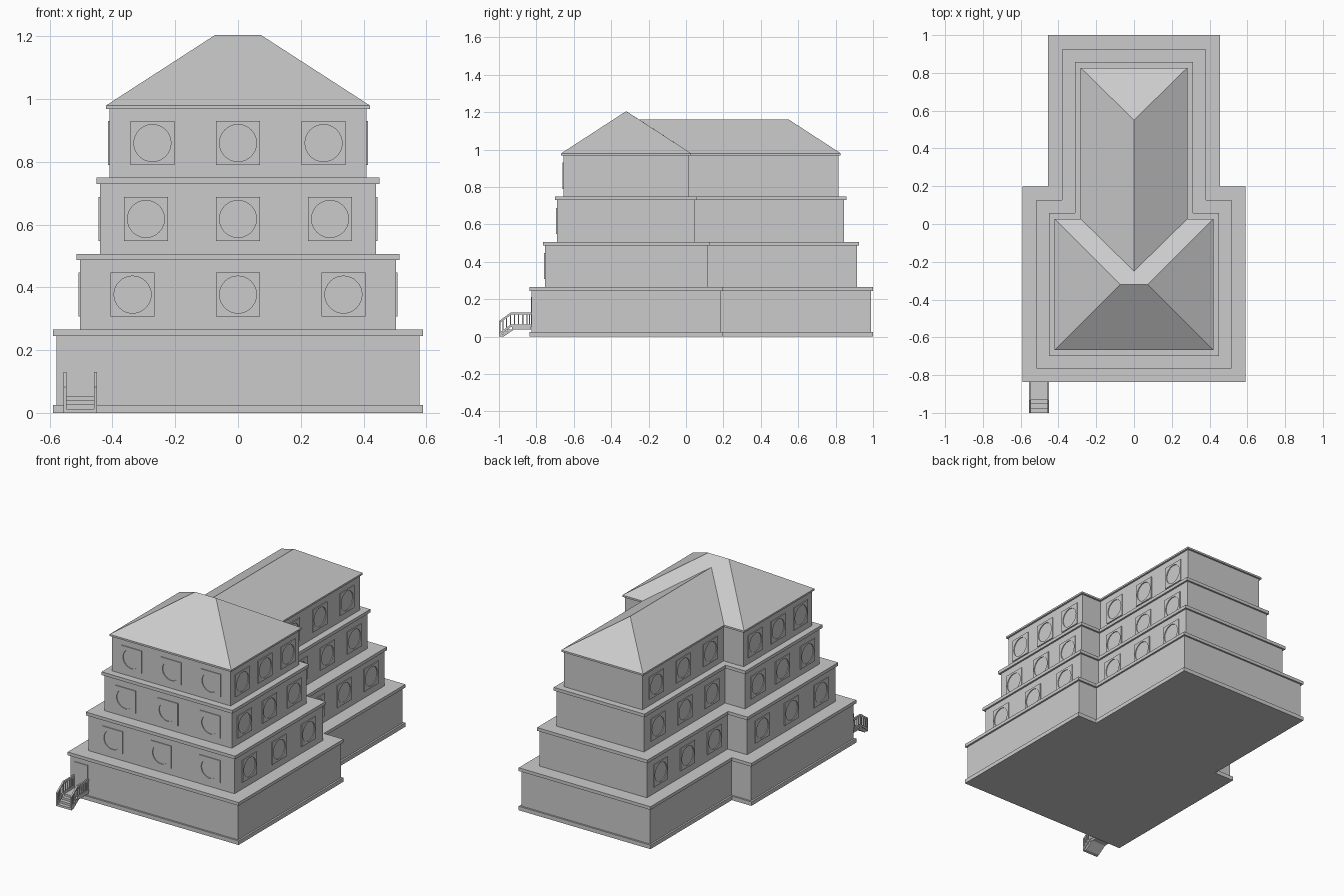
import bpy, bmesh
from math import cos, sin, pi

if "Cube" in bpy.data.objects:
    bpy.data.objects.remove(bpy.data.objects["Cube"])


def make(name, verts, faces):
    me = bpy.data.meshes.new(name)
    me.from_pydata(verts, [], faces)
    bm = bmesh.new()
    bm.from_mesh(me)
    bmesh.ops.recalc_face_normals(bm, faces=bm.faces)
    bm.to_mesh(me)
    bm.free()
    ob = bpy.data.objects.new(name, me)
    bpy.context.collection.objects.link(ob)
    return ob


def prism(name, lower, upper):
    n = len(lower)
    sides = [(i, (i + 1) % n, n + (i + 1) % n, n + i) for i in range(n)]
    return make(name, lower + upper, sides + [tuple(range(n)), tuple(range(n, 2 * n))])


def box(name, x0, x1, y0, y1, z0, z1):
    p = [(x0, y0), (x1, y0), (x1, y1), (x0, y1)]
    return prism(name, [(x, y, z0) for x, y in p], [(x, y, z1) for x, y in p])


def outline(xf, yf, ys, xr, yr, inset=0):
    # stepped plan: wide front block, narrower rear wing
    xf, yf, ys, xr, yr = xf - inset, yf + inset, ys - inset, xr - inset, yr - inset
    right = [(xf, yf), (xf, ys), (xr, ys), (xr, yr)]
    return right + [(-x, y) for x, y in reversed(right)]


def storey(name, plan, z0, z1, inset=0):
    p = outline(*plan, inset)
    return prism(name, [(x, y, z0) for x, y in p], [(x, y, z1) for x, y in p])


# Square window surround with a round opening, facing -y
N, R, H, D = 32, 0.059, 0.07, 0.005
rings = []
for y in (-D, 0.0):
    for outer in (False, True):
        for i in range(N):
            c, s = cos(2 * pi * i / N), sin(2 * pi * i / N)
            r = H / max(abs(c), abs(s)) if outer else R
            rings.append((r * c, y, r * s))
frame_faces = []
for a, b in ((0, 1), (1, 3), (3, 2), (2, 0)):
    for i in range(N):
        j = (i + 1) % N
        frame_faces.append((a * N + i, a * N + j, b * N + j, b * N + i))
frame_mesh = None


def window(x, y, z, turn):
    global frame_mesh
    if frame_mesh is None:
        ob = make("window_frame", rings, frame_faces)
        frame_mesh = ob.data
    else:
        ob = bpy.data.objects.new("window_frame", frame_mesh)
        bpy.context.collection.objects.link(ob)
    ob.location = (x, y, z)
    ob.rotation_euler.z = turn


# Storeys: ledge plan (front half width, front y, step y, wing half width, rear y), z range, ledge thickness
INSET = 0.011
tiers = [
    ((0.59, -0.837, 0.198, 0.455, 1.0), 0.0, 0.265, 0.02),
    ((0.515, -0.765, 0.128, 0.381, 0.925), 0.265, 0.507, 0.02),
    ((0.451, -0.70, 0.057, 0.313, 0.857), 0.507, 0.75, 0.02),
    ((0.42, -0.667, 0.027, 0.282, 0.827), 0.75, 0.98, 0.011),
]
storey("base_plinth", tiers[0][0], 0, 0.025)
for k, (plan, z0, z1, t) in enumerate(tiers):
    storey("storey_wall", plan, z0, z1 - t, INSET)
    storey("storey_ledge", plan, z1 - t, z1)
    if k == 0:
        continue
    z = (0, 0.377, 0.618, 0.86)[k]
    xf, yf, ys, xr, yr = plan
    xf, yf, ys, xr, yr = xf - INSET, yf + INSET, ys - INSET, xr - INSET, yr - INSET
    for i in (-1, 0, 1):
        window(i * xf * 2 / 3, yf, z, 0)
        for sgn in (-1, 1):
            window(sgn * xf, (yf + ys) / 2 + i * (ys - yf) / 3, z, sgn * pi / 2)
            window(sgn * xr, (ys + yr) / 2 + i * (yr - ys) / 3, z, sgn * pi / 2)

# Hipped roof over the front block joined to the lower wing roof
p = tiers[3][0]
base = [(x, y, 0.98) for x, y in outline(*p)]
ridge = [(-0.072, -0.32, 1.205), (0.072, -0.32, 1.205), (0, -0.25, 1.16), (0, 0.55, 1.16)]
A, B, V, W = 8, 9, 10, 11
make("hipped_roof", base + ridge, [
    (7, 0, B, A), (0, 1, B), (1, 2, V, 5, 6, A, B), (2, 3, W, V),
    (3, 4, W), (4, 5, V, W), (6, 7, A), tuple(range(8))])

# Door
box("door", -0.546, -0.457, -0.83, -0.822, 0.052, 0.213)

# Entrance steps and landing: one stepped profile extruded across
prof = [(-1.0, 0), (-1.0, 0.013)]
for i in range(1, 4):
    y = -1.0 + i * 0.023
    prof += [(y, 0.013 * i), (y, 0.013 * (i + 1))]
prof += [(-0.828, 0.052), (-0.828, 0.038), (-0.92, 0.038), (-0.975, 0)]
prism("entrance_steps", [(-0.55, y, z) for y, z in prof], [(-0.453, y, z) for y, z in prof])


# Railings: sloped and level rails with balusters on both sides
def rail_bar(x0, x1, pts, h):
    for (ya, za), (yb, zb) in zip(pts, pts[1:]):
        q = [(ya, za - h), (yb, zb - h), (yb, zb), (ya, za)]
        prism("railing", [(x0, y, z) for y, z in q], [(x1, y, z) for y, z in q])


for x0 in (-0.556, -0.459):
    x1 = x0 + 0.01
    rail_bar(x0, x1, [(-1.0, 0.083), (-0.935, 0.13), (-0.828, 0.13)], 0.013)
    rail_bar(x0, x1, [(-1.0, 0.018), (-0.935, 0.066), (-0.828, 0.066)], 0.014)
    box("railing_post", x0, x1, -1.0, -0.992, 0, 0.08)
    for y in (-0.978, -0.96, -0.938, -0.917, -0.895, -0.873, -0.851, -0.836):
        drop = max(0, -0.935 - y) * 0.73
        box("baluster", x0 + 0.001, x1 - 0.001, y - 0.003, y + 0.003,
            0.058 - drop, 0.122 - drop)
